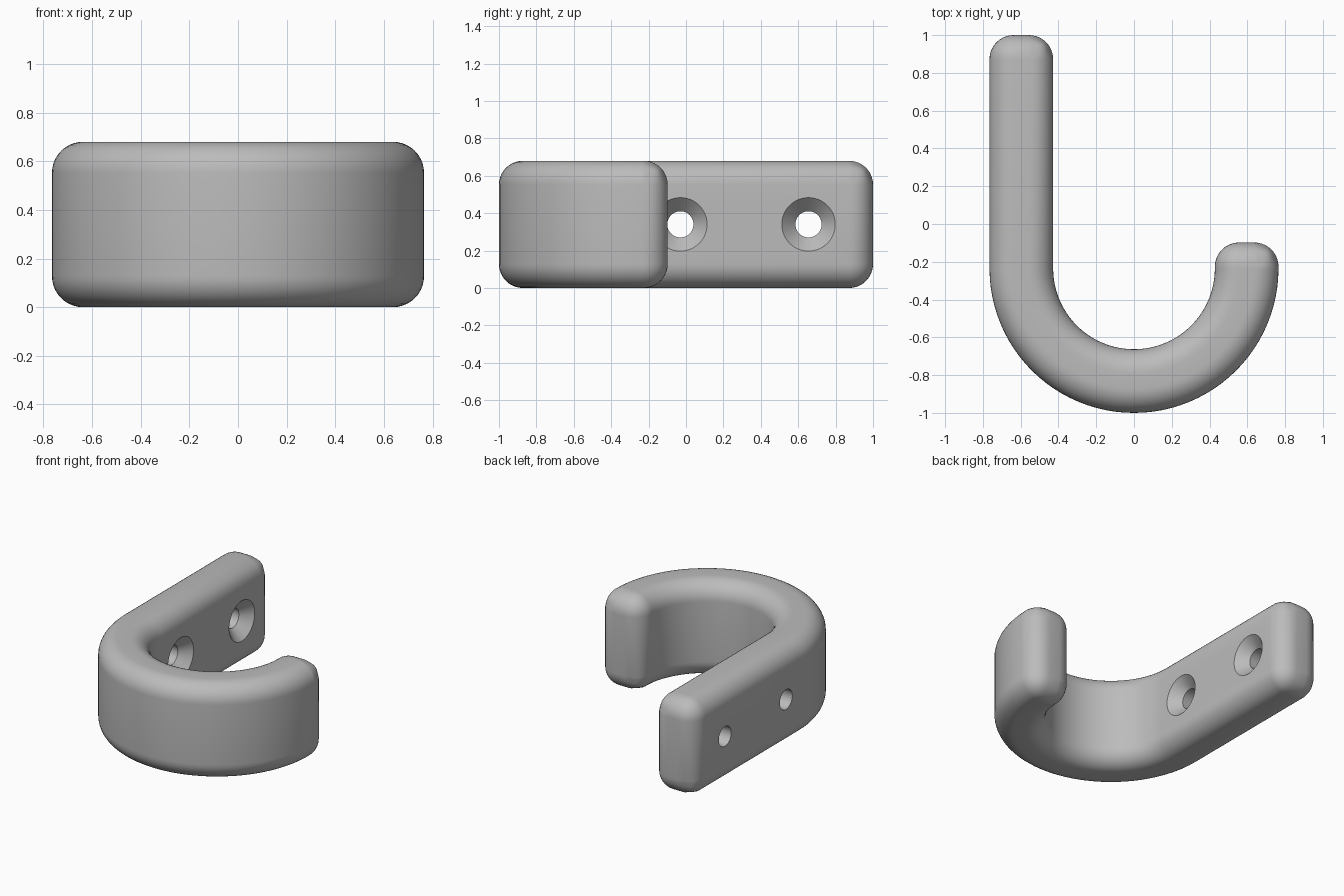
import bpy, bmesh, math
from mathutils import Matrix, Vector

if "Cube" in bpy.data.objects:
    bpy.data.objects.remove(bpy.data.objects["Cube"], do_unlink=True)

R_OUT, R_IN, HEIGHT = 0.765, 0.428, 0.68
ARC_Y, BAR_END, TIP_END = -0.235, 1.0, -0.098
FILLET, ARC_STEPS = 0.128, 48

grey = bpy.data.materials.new("light_grey")
grey.use_nodes = True
colour = (0.5, 0.5, 0.5, 1)
grey.diffuse_color = colour
grey.node_tree.nodes["Principled BSDF"].inputs["Base Color"].default_value = colour


def make_object(name, bm):
    bmesh.ops.recalc_face_normals(bm, faces=bm.faces)
    mesh = bpy.data.meshes.new(name)
    bm.to_mesh(mesh)
    bm.free()
    mesh.materials.append(grey)
    obj = bpy.data.objects.new(name, mesh)
    bpy.context.collection.objects.link(obj)
    return obj


# Hook: pairs of outer and inner points along a J, raised to full height
pairs = [((-R_OUT, BAR_END), (-R_IN, BAR_END))]
for i in range(ARC_STEPS + 1):
    a = math.pi * (1 + i / ARC_STEPS)
    pairs.append(tuple((r * math.cos(a), ARC_Y + r * math.sin(a)) for r in (R_OUT, R_IN)))
pairs.append(((R_OUT, TIP_END), (R_IN, TIP_END)))

bm = bmesh.new()
rows = [[bm.verts.new((x, y, 0)) for x, y in pair] for pair in pairs]
for (a, b), (c, d) in zip(rows, rows[1:]):
    bm.faces.new((a, b, d, c))
top = bmesh.ops.extrude_face_region(bm, geom=bm.faces[:])["geom"]
bmesh.ops.translate(bm, vec=(0, 0, HEIGHT),
                    verts=[g for g in top if isinstance(g, bmesh.types.BMVert)])
hook = make_object("hook", bm)

# Rounded edges all round
bevel = hook.modifiers.new("rounding", 'BEVEL')
bevel.width = FILLET
bevel.segments = 10
bevel.limit_method = 'ANGLE'
bevel.angle_limit = math.radians(40)
bevel.use_clamp_overlap = False


# Countersunk screw holes through the straight bar
def screw_cutter(name, y):
    hole, sink, over = 0.07, 0.143, 0.05
    bm = bmesh.new()
    profile = [(0, -0.9), (hole, -0.9), (hole, -R_IN - sink + hole),
               (sink, -R_IN), (sink + over, -R_IN + over), (0, -R_IN + over)]
    verts = [bm.verts.new((x, y + r, HEIGHT / 2)) for r, x in profile]
    edges = [bm.edges.new(pair) for pair in zip(verts, verts[1:])]
    bmesh.ops.spin(bm, geom=verts + edges, cent=(0, y, HEIGHT / 2), axis=(1, 0, 0),
                   angle=math.tau, steps=48, use_merge=True)
    bmesh.ops.remove_doubles(bm, verts=bm.verts, dist=0.0001)
    return make_object(name, bm)


cutters = [screw_cutter("screw_cutter_front", -0.03), screw_cutter("screw_cutter_back", 0.655)]
for cutter in cutters:
    cutter.hide_render = True
    cut = hook.modifiers.new("screw_hole", 'BOOLEAN')
    cut.operation = 'DIFFERENCE'
    cut.solver = 'EXACT'
    cut.object = cutter

bpy.ops.object.select_all(action='DESELECT')
hook.select_set(True)
bpy.context.view_layer.objects.active = hook
for name in [m.name for m in hook.modifiers]:
    bpy.ops.object.modifier_apply(modifier=name)
for cutter in cutters:
    bpy.data.objects.remove(cutter, do_unlink=True)
bpy.ops.object.shade_smooth_by_angle(angle=math.radians(30))
